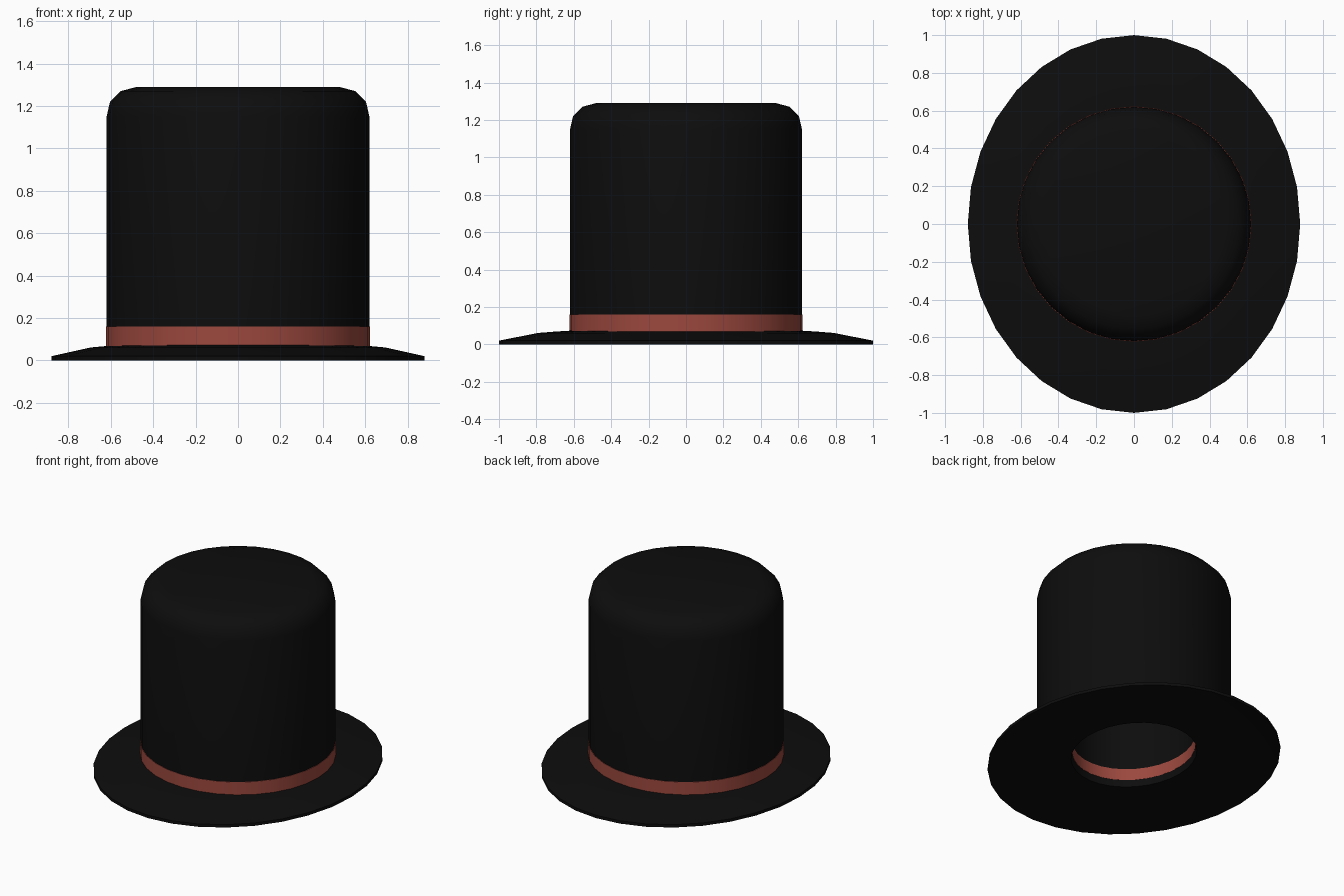
import bpy, bmesh, math

if "Cube" in bpy.data.objects:
    bpy.data.objects.remove(bpy.data.objects["Cube"])

SIDES = 32


def material(name, rgb):
    mat = bpy.data.materials.new(name)
    mat.diffuse_color = (*rgb, 1)
    mat.use_nodes = True
    mat.node_tree.nodes["Principled BSDF"].inputs["Base Color"].default_value = mat.diffuse_color
    return mat


def lathe(name, rings, mat, closed):
    """Skin a stack of rings (rx, ry, z); closed joins last to first, else both ends are capped."""
    bm = bmesh.new()
    loops = []
    for rx, ry, z in rings:
        loops.append([bm.verts.new((rx * math.cos(a), ry * math.sin(a), z))
                      for a in (2 * math.pi * i / SIDES for i in range(SIDES))])
    pairs = list(zip(loops, loops[1:]))
    if closed:
        pairs.append((loops[-1], loops[0]))
    else:
        bm.faces.new(loops[0])
        bm.faces.new(loops[-1])
    for lo, hi in pairs:
        for i in range(SIDES):
            j = (i + 1) % SIDES
            bm.faces.new((lo[i], lo[j], hi[j], hi[i]))
    bmesh.ops.recalc_face_normals(bm, faces=bm.faces)
    mesh = bpy.data.meshes.new(name)
    bm.to_mesh(mesh)
    bm.free()
    mesh.materials.append(mat)
    obj = bpy.data.objects.new(name, mesh)
    bpy.context.collection.objects.link(obj)
    bpy.ops.object.select_all(action='DESELECT')
    obj.select_set(True)
    bpy.context.view_layer.objects.active = obj
    bpy.ops.object.shade_smooth_by_angle(angle=math.radians(40))
    return obj


def oval(r, z):
    return (0.88 * r, r, z)


def circle(r, z):
    return (r, r, z)


felt = material("black_felt", (0.004, 0.004, 0.004))
ribbon = material("red_ribbon", (0.33, 0.065, 0.048))

# Oval brim with a gently domed section and an open head hole
lathe("brim", [oval(0.43, 0.035), oval(0.80, 0.02), oval(1.0, 0.0), oval(1.0, 0.02),
               oval(0.79, 0.061), oval(0.69, 0.069), oval(0.42, 0.085)], felt, True)

# Thick ribbon band around the foot of the crown, visible inside too
lathe("band", [circle(0.623, 0.06), circle(0.623, 0.16),
               oval(0.42, 0.16), oval(0.42, 0.08)], ribbon, True)

# Tall crown with rounded top edge and a hollow inside
lathe("crown", [circle(0, 1.29) if r == 0 else circle(r, z) for r, z in
                [(0.48, 1.29), (0.555, 1.27), (0.604, 1.22), (0.62, 1.15), (0.62, 0.16)]]
      + [oval(0.42, 0.16), oval(0.42, 1.07)], felt, False)
